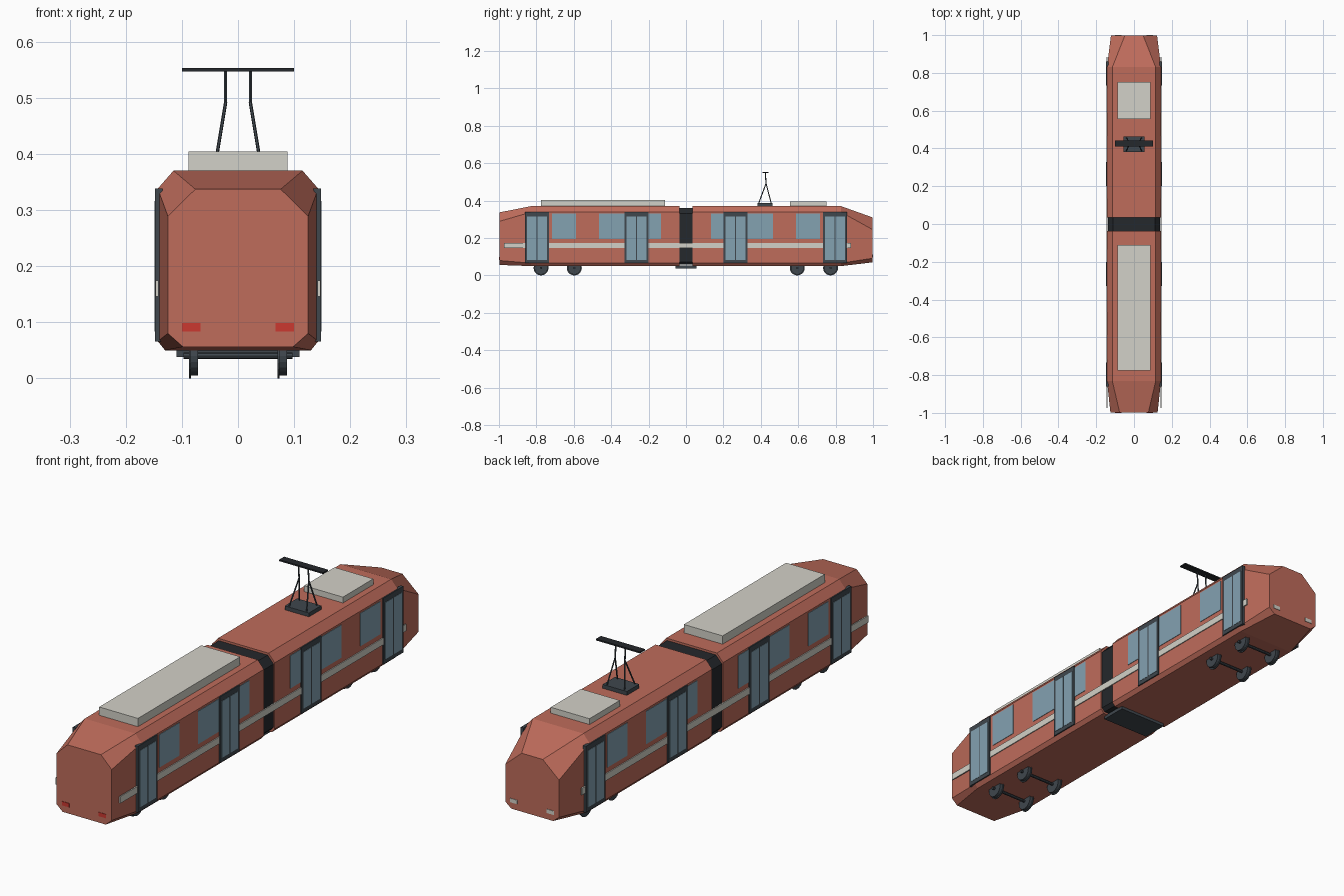
import bpy, bmesh, math
from mathutils import Vector

if "Cube" in bpy.data.objects:
    bpy.data.objects.remove(bpy.data.objects["Cube"])


def material(name, r, g, b):
    m = bpy.data.materials.new(name)
    m.diffuse_color = (r, g, b, 1)
    m.use_nodes = True
    m.node_tree.nodes["Principled BSDF"].inputs["Base Color"].default_value = m.diffuse_color
    return m


RED = material("red_paint", 0.52, 0.15, 0.105)
GLASS = material("glass", 0.23, 0.36, 0.44)
CREAM = material("cream", 0.65, 0.64, 0.58)
FRAME = material("dark_frame", 0.05, 0.063, 0.075)
RUBBER = material("rubber", 0.018, 0.021, 0.025)
TAIL = material("tail_red", 0.6, 0.04, 0.03)


def finish(name, bm, mat):
    bmesh.ops.recalc_face_normals(bm, faces=bm.faces)
    me = bpy.data.meshes.new(name)
    bm.to_mesh(me)
    bm.free()
    me.materials.append(mat)
    ob = bpy.data.objects.new(name, me)
    bpy.context.collection.objects.link(ob)
    return ob


def box(name, x, y, z, mat):
    """Box from (min, max) ranges."""
    bm = bmesh.new()
    bmesh.ops.create_cube(bm, size=1)
    for v in bm.verts:
        v.co = [r[0] if c < 0 else r[1] for c, r in zip(v.co, (x, y, z))]
    return finish(name, bm, mat)


def rod(name, a, b, radius, mat, sides=8):
    a, b = Vector(a), Vector(b)
    bm = bmesh.new()
    bmesh.ops.create_cone(bm, cap_ends=True, segments=sides, radius1=radius,
                          radius2=radius, depth=(b - a).length)
    rot = (b - a).to_track_quat('Z', 'Y')
    for v in bm.verts:
        v.co = rot @ v.co + (a + b) / 2
    return finish(name, bm, mat)


def loft(name, sections, mat):
    """Skin octagonal sections: y, then (x, z) of the four right-hand corners."""
    bm = bmesh.new()
    rings = []
    for y, right in sections:
        pts = right + [(-x, z) for x, z in reversed(right)]
        rings.append([bm.verts.new((x, y, z)) for x, z in pts])
    for p, q in zip(rings, rings[1:]):
        for i in range(8):
            j = (i + 1) % 8
            bm.faces.new((p[i], p[j], q[j], q[i]))
    bm.faces.new(rings[0])
    bm.faces.new(rings[-1])
    return finish(name, bm, mat)


# Car bodies with tapered ends
MAIN = [(0.13, 0.05), (0.143, 0.066), (0.143, 0.338), (0.115, 0.37)]
FRONT = [(0.098, 0.056), (0.125, 0.08), (0.125, 0.289), (0.076, 0.337)]
BACK = [(0.095, 0.07), (0.122, 0.092), (0.122, 0.245), (0.048, 0.31)]
loft("front_car_body", [(-0.998, FRONT), (-0.83, MAIN), (-0.036, MAIN)], RED)
loft("back_car_body", [(0.034, MAIN), (0.83, MAIN), (0.998, BACK)], RED)

# Articulation between the cars
JOINT = [(0.125, 0.058), (0.138, 0.072), (0.138, 0.332), (0.111, 0.361)]
loft("bellows", [(-0.045, JOINT), (0.045, JOINT)], RUBBER)
box("joint_plate", (-0.11, 0.11), (-0.055, 0.055), (0.038, 0.053), FRAME)

# Doors, windows and stripe on both sides
for side, label in ((1, "right"), (-1, "left")):
    def panel(name, outer, y, z, mat):
        box(f"{label}_{name}", sorted((side * 0.135, side * outer)), y, z, mat)

    for y in (-0.797, -0.265, 0.265, 0.797):
        panel("door_frame", 0.148, (y - 0.064, y + 0.064), (0.066, 0.338), FRAME)
        for dy in (-0.028, 0.028):
            panel("door_glass", 0.1492, (y + dy - 0.025, y + dy + 0.025),
                  (0.083, 0.316), GLASS)
    for y0, y1 in ((-0.717, -0.588), (-0.465, -0.134), (0.134, 0.465), (0.588, 0.717)):
        panel("window", 0.145, (y0, y1), (0.195, 0.33), GLASS)
    box(f"{label}_stripe", sorted((side * 0.1415, side * 0.1467)),
        (-0.973, 0.883), (0.146, 0.174), CREAM)

    # End lights
    xs = sorted((side * 0.067, side * 0.1))
    box(f"{label}_tail_light", xs, (-1.0, -0.985), (0.083, 0.099), TAIL)
    box(f"{label}_headlight", xs, (0.985, 1.0), (0.096, 0.112), CREAM)

# Roof equipment
box("front_roof_unit", (-0.088, 0.088), (-0.775, -0.112), (0.365, 0.404), CREAM)
box("back_roof_unit", (-0.088, 0.088), (0.555, 0.752), (0.365, 0.394), CREAM)

# Pantograph
box("pantograph_base", (-0.055, 0.055), (0.382, 0.462), (0.365, 0.386), FRAME)
for s in (-1, 1):
    elbow = (s * 0.022, 0.428, 0.492)
    for y in (0.388, 0.456):
        rod("pantograph_lower_arm", (s * 0.04, y, 0.384), elbow, 0.003, FRAME, 6)
    rod("pantograph_upper_arm", elbow, (s * 0.022, 0.424, 0.549), 0.003, FRAME, 6)
box("pantograph_bow", (-0.1, 0.1), (0.41, 0.442), (0.547, 0.553), RUBBER)

# Wheelsets: flanged wheels on an axle
for y in (-0.775, -0.597, 0.595, 0.773):
    rod("axle", (-0.097, y, 0.04), (0.097, y, 0.04), 0.006, FRAME)
    for x in (-0.079, 0.079):
        rod("wheel", (x - 0.008, y, 0.04), (x + 0.008, y, 0.04), 0.035, FRAME, 20)
        rod("wheel_flange", (x - 0.0085, y, 0.04), (x - 0.005, y, 0.04), 0.04, FRAME, 20)
